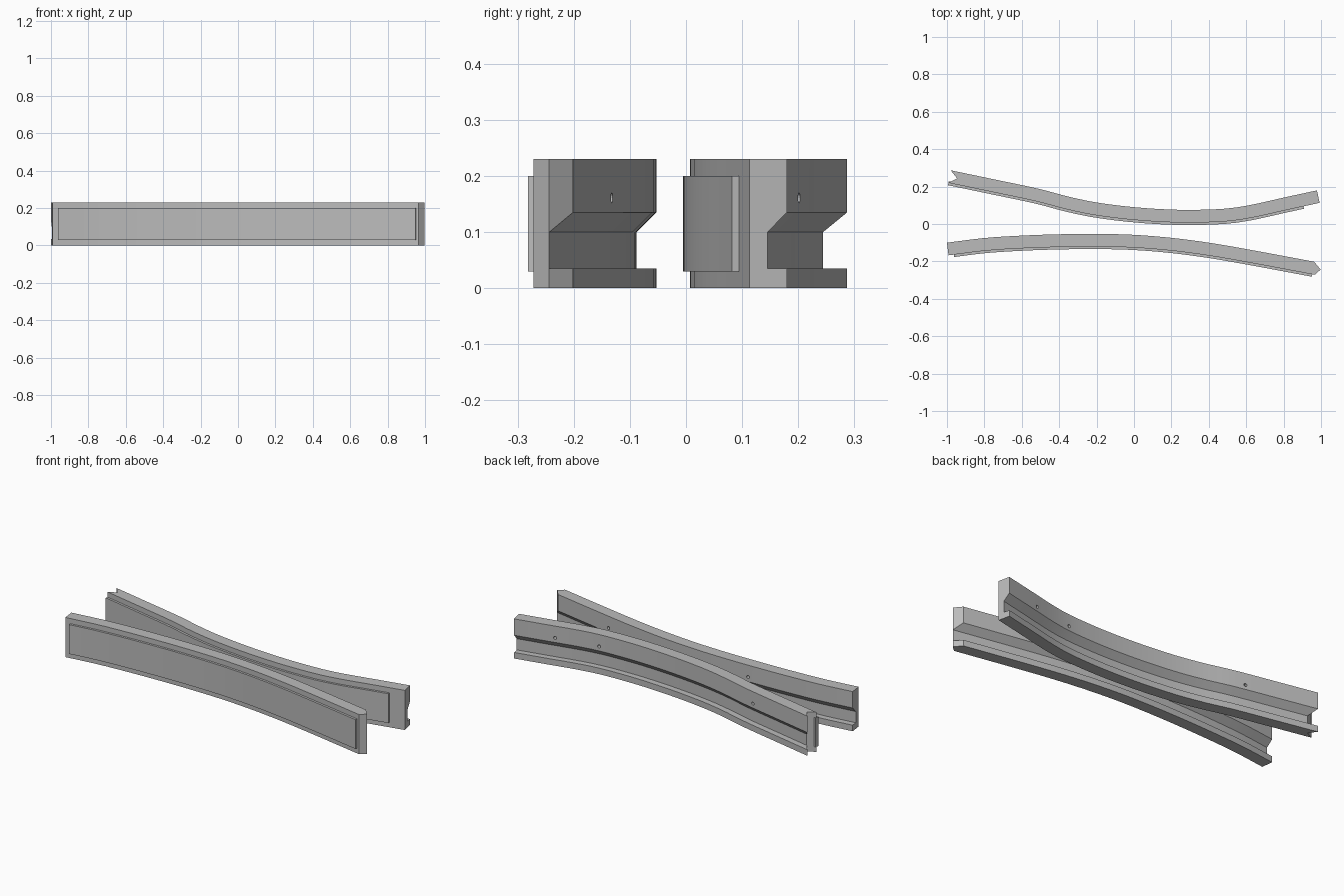
import bpy, bmesh
from mathutils import Vector

if "Cube" in bpy.data.objects:
    bpy.data.objects.remove(bpy.data.objects["Cube"])

grey = bpy.data.materials.new("plain_grey")
grey.use_nodes = True
grey.diffuse_color = (0.5, 0.5, 0.5, 1)
grey.node_tree.nodes["Principled BSDF"].inputs["Base Color"].default_value = (0.5, 0.5, 0.5, 1)

THICK, MID, HIGH = 0.068, 0.035, 0.23
# Rail section as (depth from the back, height), with a ramped groove in the back
RAIL = [(0, HIGH), (0, 0.135), (MID, 0.10), (MID, 0.035), (0, 0.035), (0, 0),
        (MID, 0), (THICK, 0), (THICK, HIGH), (MID, HIGH)]
RAIL_CAPS = [(2, 3, 6, 7, 8, 9), (0, 1, 2, 9), (3, 4, 5, 6)]
# Raised panel on the front
PANEL = [(0.06, 0.20), (0.06, 0.03), (0.081, 0.03), (0.081, 0.20)]
PANEL_CAPS = [(0, 1, 2, 3)]


def curve(points):
    """Smooth y(x) through the points, with straight ends."""
    pts = [Vector(p) for p in points]
    pts = [2 * pts[0] - pts[1]] + pts + [2 * pts[-1] - pts[-2]]

    def y(x):
        i = 1
        while i < len(pts) - 3 and x > pts[i + 1].x:
            i += 1
        a, b, c, d = pts[i - 1:i + 3]
        w = c.x - b.x
        t = (x - b.x) / w
        m0 = (c.y - a.y) / (c.x - a.x) * w
        m1 = (d.y - b.y) / (d.x - b.x) * w
        return ((2*t**3 - 3*t**2 + 1) * b.y + (t**3 - 2*t**2 + t) * m0
                + (3*t**2 - 2*t**3) * c.y + (t**3 - t**2) * m1)
    return y


def frame(y, x):
    """Point, tangent and front-facing normal of the back edge."""
    e = 0.005
    t = Vector((2 * e, y(x + e) - y(x - e), 0)).normalized()
    return Vector((x, y(x), 0)), t, Vector((t.y, -t.x, 0))


def sweep(name, y, x0, x1, section, caps, start=None, end=None, steps=32):
    """Sweep a section; start and end push the end faces along the path by depth."""
    bm = bmesh.new()
    rings = []
    for s in range(steps + 1):
        p, t, n = frame(y, x0 + (x1 - x0) * s / steps)
        push = start if s == 0 else end if s == steps else None
        rings.append([bm.verts.new(p + n * d + Vector((0, 0, z)) + (t * push(d) if push else Vector()))
                      for d, z in section])
    count = len(section)
    for a, b in zip(rings, rings[1:]):
        for i in range(count):
            j = (i + 1) % count
            bm.faces.new((a[i], a[j], b[j], b[i]))
    for cap in caps:
        bm.faces.new([rings[0][i] for i in cap])
        bm.faces.new([rings[-1][i] for i in cap])
    bmesh.ops.recalc_face_normals(bm, faces=bm.faces)
    mesh = bpy.data.meshes.new(name)
    bm.to_mesh(mesh)
    bm.free()
    mesh.materials.append(grey)
    obj = bpy.data.objects.new(name, mesh)
    bpy.context.collection.objects.link(obj)
    return obj


def drill(obj, y, xs):
    """Small blind screw holes in the back face."""
    for x in xs:
        p, t, n = frame(y, x)
        bpy.ops.mesh.primitive_cylinder_add(
            vertices=16, radius=0.009, depth=0.06, location=p + Vector((0, 0, 0.161)),
            rotation=n.to_track_quat('Z', 'Y').to_euler())
        cutter = bpy.context.object
        cutter.name = obj.name + "_hole_cutter"
        cutter.data.materials.append(grey)
        cutter.hide_render = True
        cutter.hide_set(True)
        mod = obj.modifiers.new("screw_hole", 'BOOLEAN')
        mod.operation = 'DIFFERENCE'
        mod.solver = 'EXACT'
        mod.object = cutter


def smooth(obj):
    bpy.ops.object.select_all(action='DESELECT')
    obj.select_set(True)
    bpy.context.view_layer.objects.active = obj
    bpy.ops.object.shade_smooth_by_angle(angle=0.4)


def tip(d):
    return d / MID * 0.042 if d <= MID else 0.042 - (d - MID) / (THICK - MID) * 0.026


def notch(d):
    return max(0, 1 - abs(d - MID) / MID) * 0.042


# Front rail: gently arched, pointed at +x
front = curve([(-1, -0.10), (-0.8, -0.075), (-0.6, -0.062), (-0.4, -0.055), (-0.2, -0.053),
               (0, -0.058), (0.2, -0.074), (0.4, -0.10), (0.6, -0.134), (0.965, -0.202)])
front_rail = sweep("front_rail", front, -1, 0.963, RAIL, RAIL_CAPS, end=tip)
front_panel = sweep("front_rail_panel", front, -0.972, 0.965, PANEL, PANEL_CAPS)

# Rear rail: straight ends with a bend, notched at -x
rear = curve([(-0.98, 0.287), (-0.75, 0.239), (-0.5, 0.186), (-0.35, 0.146), (-0.2, 0.115),
              (0, 0.090), (0.2, 0.077), (0.35, 0.076), (0.5, 0.083), (0.62, 0.101),
              (0.8, 0.141), (0.98, 0.180)])
rear_rail = sweep("rear_rail", rear, -0.98, 0.978, RAIL, RAIL_CAPS, start=notch)
rear_panel = sweep("rear_rail_panel", rear, -0.978, 0.892, PANEL, PANEL_CAPS)

for part in (front_rail, front_panel, rear_rail, rear_panel):
    smooth(part)
drill(front_rail, front, (-0.36, 0.59))
drill(rear_rail, rear, (-0.57, 0.5, 0.75))
